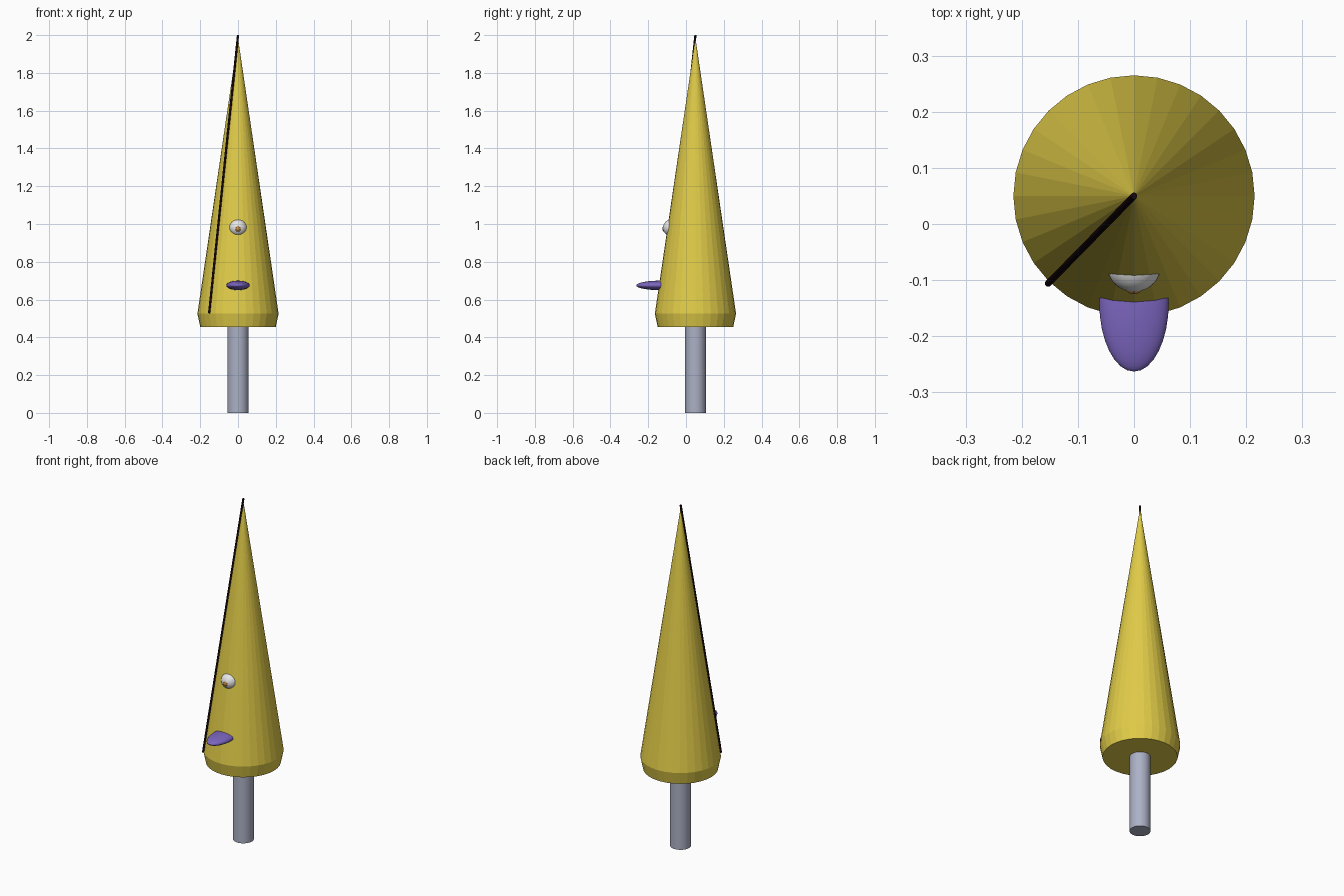
import bpy, math
from mathutils import Vector

cube = bpy.data.objects.get("Cube")
if cube:
    bpy.data.objects.remove(cube, do_unlink=True)

AXIS_Y = 0.05
SIDES = 32


def material(name, r, g, b):
    m = bpy.data.materials.new(name)
    m.use_nodes = True
    m.diffuse_color = (r, g, b, 1)
    bsdf = m.node_tree.nodes["Principled BSDF"]
    bsdf.inputs["Base Color"].default_value = (r, g, b, 1)
    bsdf.inputs["Roughness"].default_value = 0.6
    return m


yellow = material("yellow", 0.75, 0.60, 0.065)
grey = material("steel grey", 0.41, 0.44, 0.56)
purple = material("purple", 0.20, 0.13, 0.52)
white = material("eye white", 0.80, 0.80, 0.80)
orange = material("orange brown", 0.60, 0.27, 0.05)
black = material("black", 0.008, 0.002, 0.003)


def finish(name, mat, smooth=None):
    ob = bpy.context.object
    ob.name = name
    ob.data.materials.append(mat)
    if smooth:
        bpy.ops.object.shade_smooth_by_angle(angle=math.radians(smooth))
    return ob


def frustum(name, mat, r_low, r_high, z_low, z_high, smooth=None, cap="NGON"):
    bpy.ops.mesh.primitive_cone_add(
        vertices=SIDES, radius1=r_low, radius2=r_high, depth=z_high - z_low,
        end_fill_type=cap, location=(0, AXIS_Y, (z_low + z_high) / 2))
    return finish(name, mat, smooth)


def ellipsoid(name, mat, centre, size, segments, rings, smooth=None):
    # poles point along y so the rings face the front
    bpy.ops.mesh.primitive_uv_sphere_add(
        segments=segments, ring_count=rings, radius=1, location=centre,
        rotation=(math.pi / 2, 0, 0))
    x, y, z = size
    bpy.context.object.scale = (x, z, y)
    return finish(name, mat, smooth)


# Post and conical body with a tapered hem
frustum("post", grey, 0.056, 0.056, 0, 0.47, smooth=30)
frustum("body_hem", yellow, 0.20, 0.215, 0.455, 0.525)
frustum("body_cone", yellow, 0.215, 0, 0.525, 1.985)

# Face
ellipsoid("eye", white, (0, -0.075, 0.98), (0.048, 0.046, 0.046), 24, 16, smooth=40)
ellipsoid("pupil", orange, (0, -0.109, 0.976), (0.021, 0.016, 0.021), 6, 6)
ellipsoid("tongue", purple, (0, -0.14, 0.675), (0.062, 0.123, 0.025), 24, 16, smooth=40)

# Thin cord running from the hem to the tip
start = Vector((-0.153, -0.106, 0.528))
end = Vector((0, AXIS_Y, 2.0))
bpy.ops.mesh.primitive_cylinder_add(
    vertices=12, radius=0.006, depth=(end - start).length,
    location=(start + end) / 2)
bpy.context.object.rotation_euler = (end - start).to_track_quat("Z", "Y").to_euler()
finish("cord", black, smooth=40)
